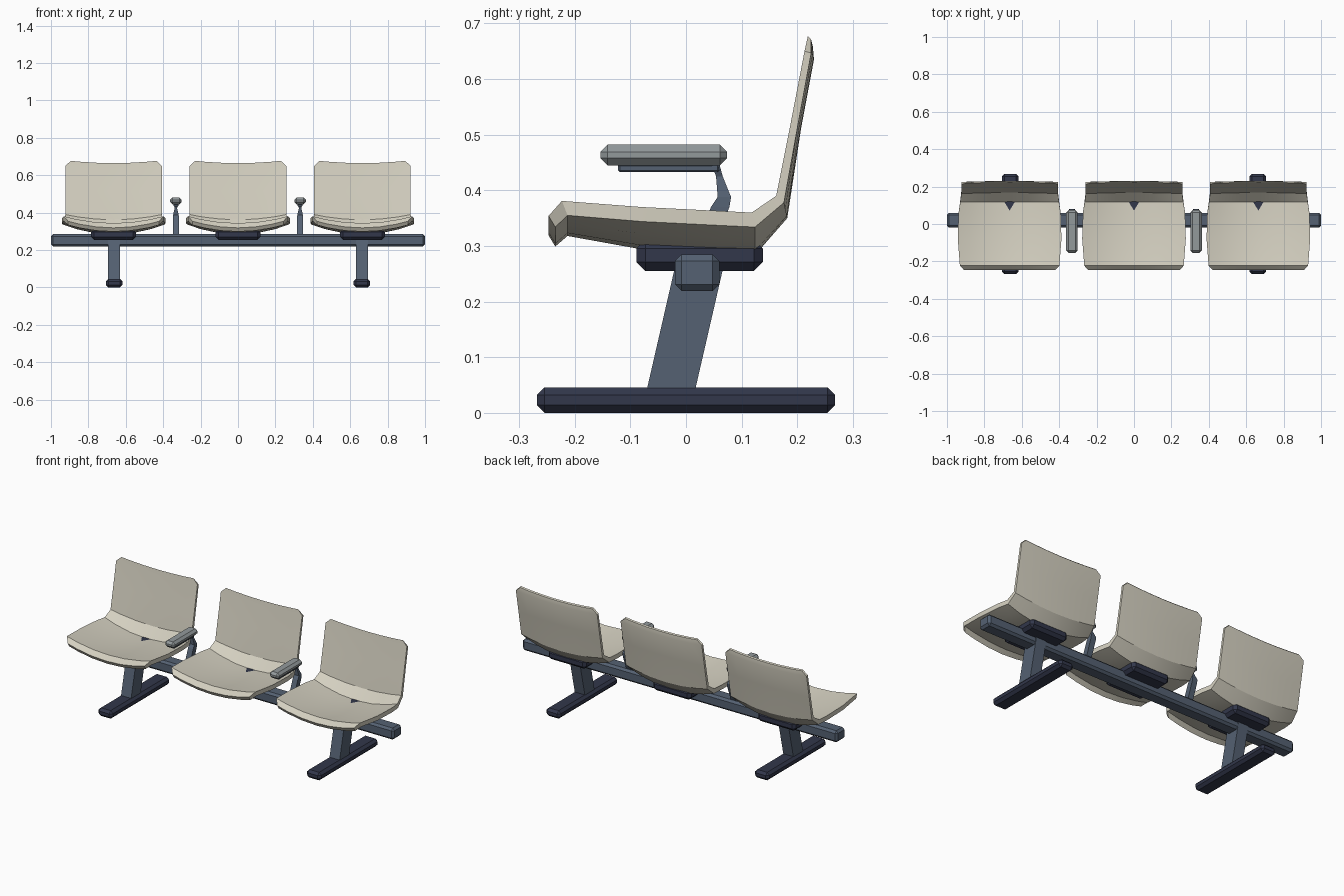
import bpy, bmesh
from mathutils import Vector

cube = bpy.data.objects.get("Cube")
if cube:
    bpy.data.objects.remove(cube, do_unlink=True)


def material(name, rgb):
    m = bpy.data.materials.new(name)
    m.use_nodes = True
    colour = (*rgb, 1)
    m.diffuse_color = colour
    bsdf = next(n for n in m.node_tree.nodes if n.type == 'BSDF_PRINCIPLED')
    bsdf.inputs["Base Color"].default_value = colour
    return m


CREAM = material("cream_plastic", (.66, .63, .53))
SLATE = material("slate_metal", (.09, .12, .17))
NAVY = material("dark_navy_metal", (.032, .038, .07))
GREY = material("grey_rubber", (.29, .32, .33))


def finish(name, bm, mat, smooth=False):
    bmesh.ops.recalc_face_normals(bm, faces=bm.faces)
    mesh = bpy.data.meshes.new(name)
    bm.to_mesh(mesh)
    bm.free()
    mesh.materials.append(mat)
    obj = bpy.data.objects.new(name, mesh)
    bpy.context.collection.objects.link(obj)
    if smooth:
        bpy.ops.object.select_all(action='DESELECT')
        obj.select_set(True)
        bpy.context.view_layer.objects.active = obj
        bpy.ops.object.shade_smooth_by_angle(angle=.5)
    return obj


def box(name, x, ys, zs, width, bevel, mat):
    """Chamfered block spanning ys and zs, centred on x."""
    bm = bmesh.new()
    bmesh.ops.create_cube(bm, size=1)
    size = Vector((width, ys[1] - ys[0], zs[1] - zs[0]))
    centre = Vector((x, sum(ys) / 2, sum(zs) / 2))
    for v in bm.verts:
        v.co = v.co * size + centre
    bmesh.ops.bevel(bm, geom=bm.edges[:], offset=bevel, segments=1,
                    affect='EDGES', profile=.5)
    return finish(name, bm, mat)


def loft(name, x, sections, mat):
    """Four-sided column through (half width, y front, y back, z) sections."""
    bm = bmesh.new()
    rings = [[bm.verts.new(p) for p in ((x - w, a, z), (x + w, a, z),
                                        (x + w, b, z), (x - w, b, z))]
             for w, a, b, z in sections]
    for low, high in zip(rings, rings[1:]):
        for i in range(4):
            j = (i + 1) % 4
            bm.faces.new((low[i], low[j], high[j], high[i]))
    bm.faces.new(rings[0])
    bm.faces.new(rings[-1])
    return finish(name, bm, mat)


# Shell stations from front lip to top of back:
# edge y, edge z, half width, sag in y, sag in z, underside offset y, z
STATIONS = [
    (-.247, .354, .243, 0, .035, .012, -.02),
    (-.223, .381, .266, 0, .037, .01, -.026),
    (-.08, .37, .277, 0, .05, 0, -.026),
    (.06, .363, .273, 0, .051, 0, -.026),
    (.118, .36, .264, 0, .0505, .006, -.026),
    (.162, .39, .258, .006, .028, .014, -.012),
    (.188, .52, .258, .006, .005, .013, -.003),
    (.213, .65, .258, .005, .012, .012, -.003),
    (.219, .677, .229, .003, .012, .006, -.006),
]
COLUMNS = (-1, -.75, -.38, 0, .38, .75, 1)


def seat_shell(name, x):
    bm = bmesh.new()
    top, under = [], []
    for y, z, w, sy, sz, oy, oz in STATIONS:
        upper = [Vector((x + u * w, y + sy * (1 - u * u), z - sz * (1 - u * u)))
                 for u in COLUMNS]
        top.append([bm.verts.new(p) for p in upper])
        under.append([bm.verts.new(p + Vector((0, oy, oz))) for p in upper])
    rows, cols = len(STATIONS) - 1, len(COLUMNS) - 1
    for grid in (top, under):
        for r in range(rows):
            for c in range(cols):
                bm.faces.new((grid[r][c], grid[r][c + 1],
                              grid[r + 1][c + 1], grid[r + 1][c]))
    # Rim closing the two skins
    for r in range(rows):
        for c in (0, cols):
            bm.faces.new((top[r][c], top[r + 1][c], under[r + 1][c], under[r][c]))
    for c in range(cols):
        for r in (0, rows):
            bm.faces.new((top[r][c], top[r][c + 1], under[r][c + 1], under[r][c]))
    return finish(name, bm, CREAM, smooth=True)


# Long support beam
box("beam", 0, (-.02, .06), (.219, .285), 2, .012, SLATE)

# Seats with their mounting blocks
for side, x in (("right", -.665), ("middle", 0), ("left", .665)):
    seat_shell(side + "_seat", x)
    box(side + "_seat_mount", x, (-.089, .138), (.255, .3115), .24, .016, NAVY)

for side, s in (("right", -1), ("left", 1)):
    # Slanted leg on a floor bar
    loft(side + "_leg", s * .662, [(.032, -.072, .015, .035),
                                   (.032, -.018, .069, .27)], SLATE)
    box(side + "_foot", s * .662, (-.268, .268), (0, .046), .09, .014, NAVY)
    # Armrest between seats
    x = s * .332
    loft(side + "_armrest_post", x, [(.016, .005, .04, .27), (.016, .045, .078, .37),
                                     (.015, .057, .081, .388), (.006, .054, .066, .425),
                                     (.014, .046, .06, .447)], SLATE)
    box(side + "_armrest_plate", x, (-.122, .06), (.433, .447), .026, .003, SLATE)
    box(side + "_armrest_pad", x, (-.154, .074), (.445, .482), .062, .013, GREY)
